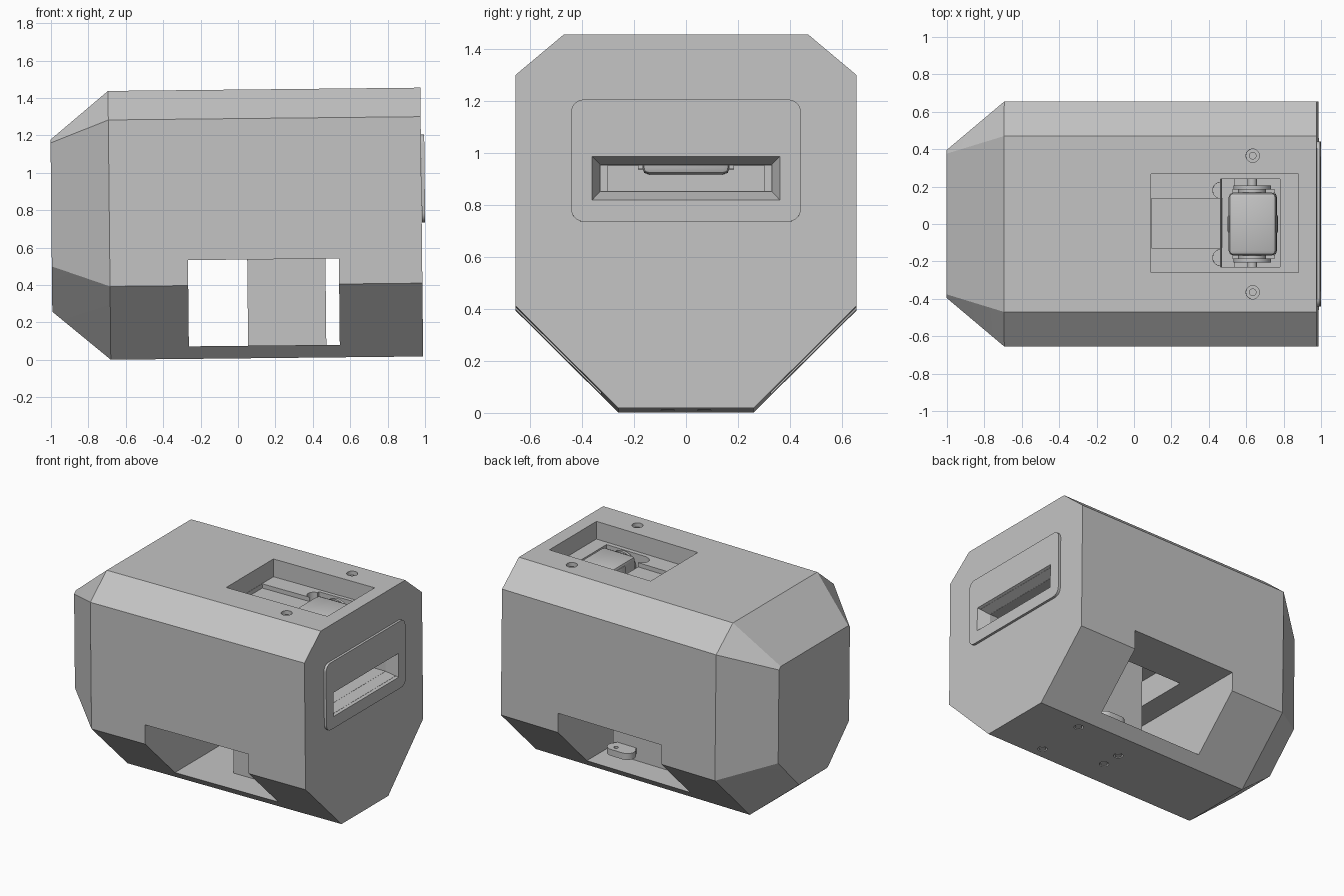
import bpy, bmesh, math
from mathutils import Matrix, Vector

cube = bpy.data.objects.get("Cube")
if cube:
    bpy.data.objects.remove(cube)

grey = bpy.data.materials.new("plain grey")
grey.use_nodes = True
grey.diffuse_color = (0.55, 0.55, 0.55, 1)
grey.node_tree.nodes["Principled BSDF"].inputs["Base Color"].default_value = (0.55, 0.55, 0.55, 1)

parts = []


def finish(name, bm, keep=True):
    """Turn a bmesh into a linked object."""
    bmesh.ops.recalc_face_normals(bm, faces=bm.faces)
    mesh = bpy.data.meshes.new(name)
    bm.to_mesh(mesh)
    bm.free()
    mesh.materials.append(grey)
    obj = bpy.data.objects.new(name, mesh)
    bpy.context.collection.objects.link(obj)
    if keep:
        parts.append(obj)
    else:
        obj.hide_render = True
    return obj


def hull(name, points, keep=True):
    bm = bmesh.new()
    for p in points:
        bm.verts.new(p)
    bmesh.ops.convex_hull(bm, input=bm.verts)
    bmesh.ops.dissolve_limit(bm, angle_limit=0.002, verts=bm.verts, edges=bm.edges)
    return finish(name, bm, keep)


def box(name, xs, ys, zs, keep=True, bevel=0):
    bm = bmesh.new()
    bmesh.ops.create_cube(bm, size=1)
    for v in bm.verts:
        v.co = [r[0] if c < 0 else r[1] for r, c in zip((xs, ys, zs), v.co)]
    if bevel:
        bmesh.ops.bevel(bm, geom=bm.edges[:], offset=bevel, segments=2, affect='EDGES', profile=0.5)
    return finish(name, bm, keep)


def rod(name, center, radius, depth, axis="Z", keep=True):
    bm = bmesh.new()
    turn = Matrix.Rotation(math.pi / 2, 4, 'X') if axis == "Y" else Matrix()
    bmesh.ops.create_cone(bm, cap_ends=True, segments=32, radius1=radius, radius2=radius,
                          depth=depth, matrix=Matrix.Translation(center) @ turn)
    return finish(name, bm, keep)


def cut(obj, cutters):
    """Subtract the cutters and bake the result."""
    for c in cutters:
        m = obj.modifiers.new("cut", 'BOOLEAN')
        m.operation = 'DIFFERENCE'
        m.solver = 'EXACT'
        m.object = c
    graph = bpy.context.evaluated_depsgraph_get()
    baked = bpy.data.meshes.new_from_object(obj.evaluated_get(graph))
    obj.modifiers.clear()
    obj.data = baked


def rect(x, y, z0, z1):
    return [(x, s * y, z) for s in (-1, 1) for z in (z0, z1)]


# faceted shell: full section, then a tapered end
full = [(0.47, 1.445), (0.655, 1.29), (0.655, 0.40), (0.26, 0.008)]
small = [(0.376, 1.188), (0.395, 1.17), (0.395, 0.51), (0.16, 0.268)]
shell = hull("shell", [(x, s * y, z) for x, ring in ((0.99, full), (-0.68, full), (-0.99, small))
                       for y, z in ring for s in (-1, 1)])

# raised rounded plate around the end slot
corners = []
for sy in (-1, 1):
    for sz in (-1, 1):
        for i in range(7):
            a = i * math.pi / 12
            corners.append((sy * (0.392 + 0.05 * math.cos(a)), 0.96 + sz * (0.185 + 0.05 * math.sin(a))))
plate = hull("slot_plate", [(x, y, z) for x in (0.991, 1.008) for y, z in corners])

# end slot: funnel mouth and tunnel
funnel = hull("funnel_cutter", rect(1.02, 0.366, 0.803, 0.980) + rect(0.93, 0.33, 0.842, 0.945), False)
tunnel = box("tunnel_cutter", (0.70, 0.94), (-0.329, 0.329), (0.843, 0.944), False)

cutters = [
    funnel, tunnel,
    # side opening running right through, with a chamber above it
    box("window_cutter", (-0.262, 0.545), (-0.9, 0.9), (0.075, 0.536), False),
    box("chamber_cutter", (-0.1, 0.541), (-0.33, 0.33), (0.5, 0.72), False),
    # top pocket and the deep well below it
    box("pocket_cutter", (0.105, 0.895), (-0.26, 0.266), (1.32, 1.6), False),
    box("shelf_cutter", (0.107, 0.50), (-0.128, 0.137), (1.29, 1.4), False),
    box("well_cutter", (0.477, 0.795), (-0.23, 0.24), (0.6, 1.4), False),
    box("lower_well_cutter", (0.479, 0.793), (-0.3, 0.3), (0.55, 0.946), False),
]
for s in (-1, 1):
    cutters.append(rod("notch_cutter", (0.478, s * 0.18, 1.32), 0.043, 0.12, keep=False))
    # screw holes on top and underneath
    cutters.append(rod("top_hole_cutter", (0.65, s * 0.365, 1.44), 0.036, 0.08, keep=False))
    rod("top_screw", (0.65, s * 0.365, 1.40), 0.02, 0.05)
    for x, y in ((0.61, 0.18), (0.19, 0.07)):
        cutters.append(rod("base_hole_cutter", (x, s * y, 0.005), 0.03, 0.05, keep=False))
        rod("base_screw", (x, s * y, 0.024), 0.022, 0.03)

cut(shell, cutters)
cut(plate, [funnel])
for c in cutters:
    bpy.data.objects.remove(c)

# inner support and its bolted tab
box("inner_support", (0.055, 0.473), (-0.125, 0.14), (0.07, 0.73))
tab = []
for x in (0.32, 0.41):
    for i in range(24):
        a = i * math.pi / 12
        tab += [(x + 0.055 * math.cos(a), 0.20 + 0.055 * math.sin(a), z) for z in (0.12, 0.165)]
tab_plate = hull("mounting_tab", tab)
hole = rod("tab_hole_cutter", (0.40, 0.21, 0.14), 0.015, 0.1, keep=False)
cut(tab_plate, [hole])
bpy.data.objects.remove(hole)
box("tab_arm", (0.29, 0.44), (0.13, 0.17), (0.121, 0.164))

# motor hung in the well, with a horn on each side
box("motor_body", (0.52, 0.775), (-0.168, 0.168), (0.91, 1.34), bevel=0.025)
box("motor_band", (0.515, 0.78), (-0.05, 0.05), (0.95, 1.32), bevel=0.01)
for s in (-1, 1):
    rod("motor_horn", (0.645, s * 0.183, 1.23), 0.075, 0.04, "Y")
    rod("horn_disc", (0.645, s * 0.195, 1.23), 0.1, 0.02, "Y")
    rod("horn_screw", (0.645, s * 0.21, 1.23), 0.025, 0.06, "Y")
    box("motor_bracket", (0.535, 0.765), (s * 0.175 - 0.01, s * 0.175 + 0.01), (0.93, 1.14))

# slight nose-down lean of the whole model, then shading
lean = Matrix.Rotation(-0.0105, 4, 'Y')
bpy.ops.object.select_all(action='DESELECT')
for obj in parts:
    obj.data.transform(lean)
    obj.select_set(True)
bpy.context.view_layer.objects.active = shell
bpy.ops.object.shade_smooth_by_angle(angle=math.radians(25))
